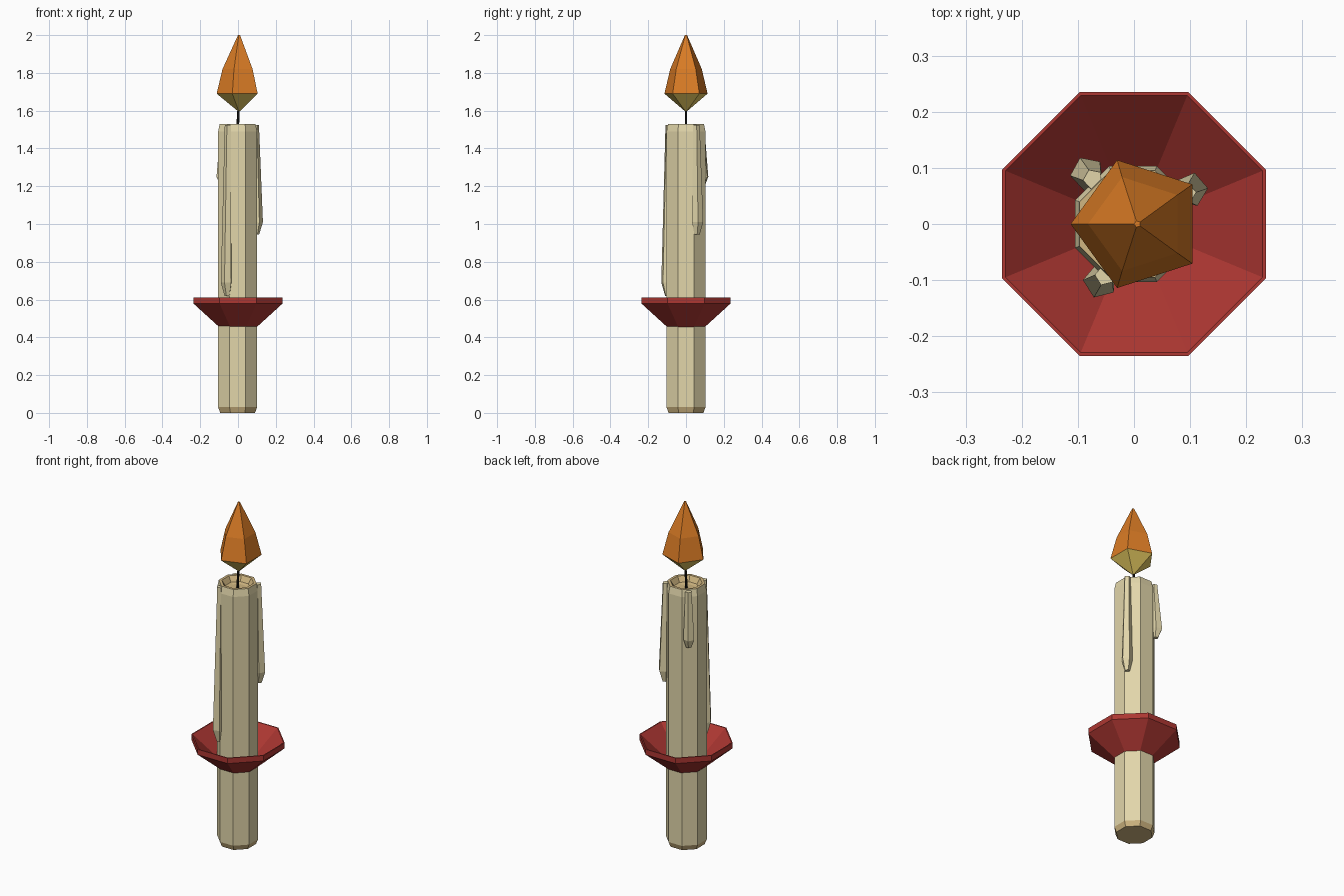
import bpy, bmesh, math

if "Cube" in bpy.data.objects:
    bpy.data.objects.remove(bpy.data.objects["Cube"])


def linear(v):
    return v / 12.92 if v <= 0.04045 else ((v + 0.055) / 1.055) ** 2.4


def material(name, hex_code):
    m = bpy.data.materials.new(name)
    rgb = [linear(int(hex_code[i:i + 2], 16) / 255) for i in (0, 2, 4)]
    m.diffuse_color = (*rgb, 1)
    m.use_nodes = True
    m.node_tree.nodes["Principled BSDF"].inputs["Base Color"].default_value = m.diffuse_color
    return m


cream = material("cream wax", "E2D6AA")
tan = material("tan wax", "D0B681")
red = material("red holder", "AD3732")
orange = material("flame orange", "DB7C25")
yellow = material("flame yellow", "F2D566")
black = material("wick black", "17140F")


def loft(name, rings, sides, phase, mats, rule=None, closed=False):
    """Join polygon rings (x, y, z, radius); rule gives a material per band (-1 = caps)."""
    bm = bmesh.new()
    loops = []
    for x, y, z, r in rings:
        angles = [math.radians(phase) + math.tau * i / sides for i in range(sides)]
        loops.append([bm.verts.new((x + r * math.cos(a), y + r * math.sin(a), z)) for a in angles])
    pairs = list(zip(loops, loops[1:]))
    if closed:
        pairs.append((loops[-1], loops[0]))
    for band, (lo, hi) in enumerate(pairs):
        for i in range(sides):
            j = (i + 1) % sides
            f = bm.faces.new((lo[i], lo[j], hi[j], hi[i]))
            f.material_index = rule(band) if rule else 0
    if not closed:
        for cap in (loops[0][::-1], loops[-1]):
            f = bm.faces.new(cap)
            f.material_index = rule(-1) if rule else 0
    bmesh.ops.recalc_face_normals(bm, faces=bm.faces)
    mesh = bpy.data.meshes.new(name)
    bm.to_mesh(mesh)
    bm.free()
    for m in mats:
        mesh.materials.append(m)
    obj = bpy.data.objects.new(name, mesh)
    bpy.context.collection.objects.link(obj)
    return obj


OCT = 1 / math.cos(math.pi / 8)   # flat-to-flat half width -> corner radius


def octagon(profile, cx=0.0):
    return [(cx, 0, z, w * OCT) for w, z in profile]


# Candle body with bevelled foot and a melted hollow on top
loft("candle", octagon([(0.092, 0), (0.103, 0.03), (0.103, 1.49), (0.095, 1.53),
                        (0.080, 1.53), (0.062, 1.50), (0.045, 1.495)], -0.002),
     8, 22.5, [cream, tan], lambda b: 0 if b in (1, 2) else 1)

# Drip catcher: thin-walled octagonal funnel
loft("drip_catcher", octagon([(0.100, 0.455), (0.235, 0.578), (0.235, 0.61),
                              (0.229, 0.61), (0.100, 0.485)]), 8, 22.5, [red], closed=True)

# Wax drips: narrow top, fat lower end, tapered tip
drips = [  # top xy, belly xy, belly z, tip z, phase
    ("front_drip", (-0.052, -0.092), (-0.060, -0.102), 0.69, 0.62, 32),
    ("right_drip", (0.093, 0.055), (0.101, 0.061), 1.01, 0.945, 5),
    ("back_drip", (-0.073, 0.080), (-0.083, 0.090), 1.25, 1.20, 43),
]
for name, top, belly, z_belly, z_tip, phase in drips:
    tip = [(a + b) / 2 for a, b in zip(top, belly)]
    loft(name, [(*tip, z_tip, 0.015), (*belly, z_belly, 0.031), (*top, 1.523, 0.018)],
         5, phase, [cream])

# Wick
loft("wick", [(-0.003, 0, 1.49, 0.008), (0.0, 0, 1.55, 0.007), (0.004, 0, 1.63, 0.006)],
     6, 0, [black])

# Flame: yellow underside, orange body
loft("flame", [(0.006, 0, 1.597, 0.006), (0.007, 0, 1.69, 0.12),
               (0.006, 0, 1.82, 0.088), (0.006, 0, 2.0, 0.006)],
     5, 36, [orange, yellow], lambda b: 1 if b == 0 else 0)
